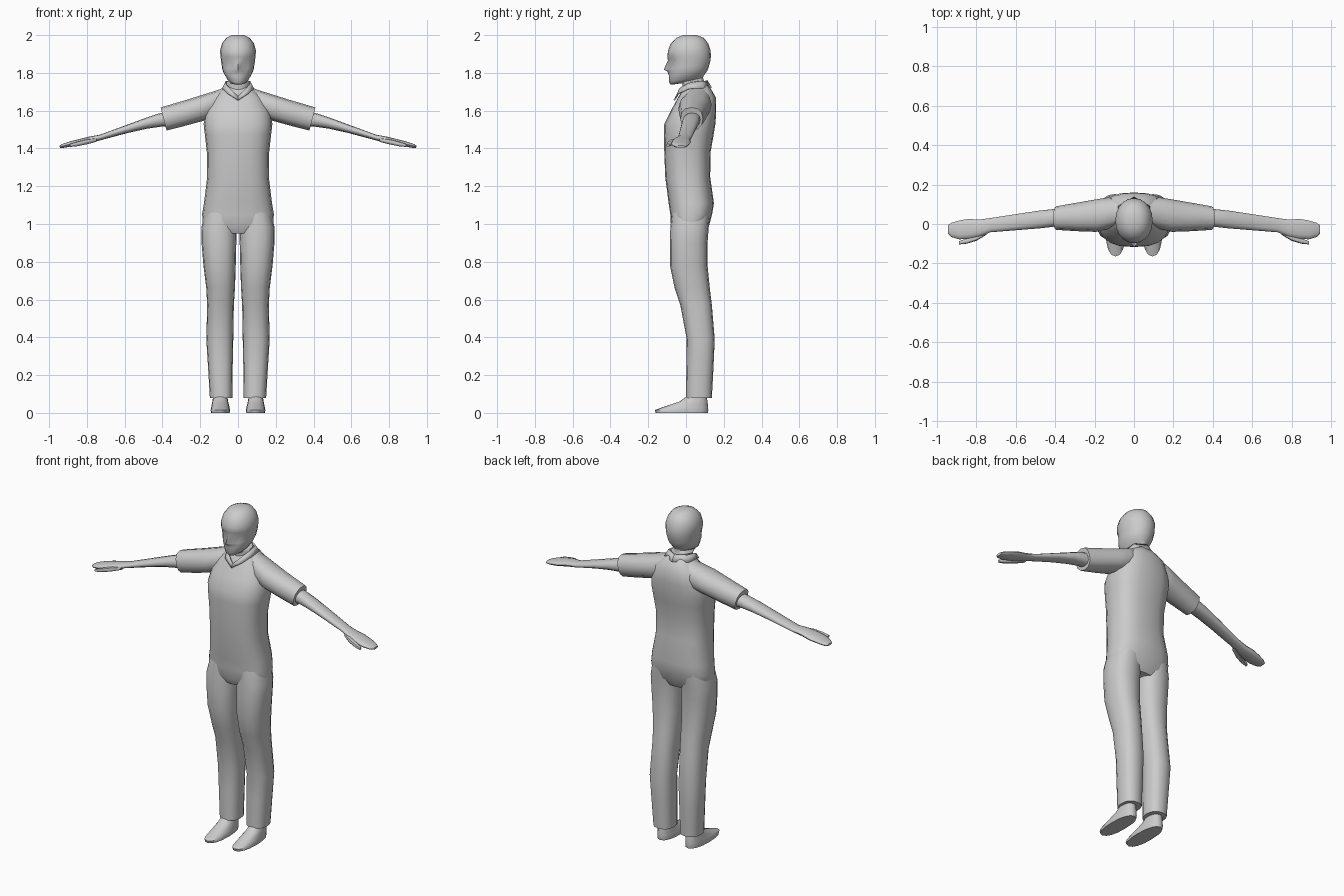
import bpy, bmesh
from math import sin, cos, pi


def finish(name, bm, mirror=False, angle=50):
    bmesh.ops.recalc_face_normals(bm, faces=bm.faces)
    me = bpy.data.meshes.new(name)
    bm.to_mesh(me)
    bm.free()
    ob = bpy.data.objects.new(name, me)
    bpy.context.collection.objects.link(ob)
    bpy.ops.object.select_all(action='DESELECT')
    ob.select_set(True)
    bpy.context.view_layer.objects.active = ob
    bpy.ops.object.shade_smooth_by_angle(angle=angle * pi / 180)
    if mirror:
        m = ob.modifiers.new("mirror", 'MIRROR')
        m.use_mirror_merge = False
    return ob


def unit(n, e):
    # superellipse outline, first point straight ahead (0, -1)
    out = []
    for i in range(n):
        t = 2 * pi * i / n
        s, c = sin(t), -cos(t)
        out.append((abs(s) ** (2 / e) * (1 if s > 0 else -1),
                    abs(c) ** (2 / e) * (1 if c > 0 else -1)))
    return out


def loft(name, rings, mirror=False, angle=50):
    bm = bmesh.new()
    rows = [[bm.verts.new(p) for p in r] for r in rings]
    n = len(rows[0])
    for a, b in zip(rows, rows[1:]):
        for i in range(n):
            j = (i + 1) % n
            bm.faces.new((a[i], a[j], b[j], b[i]))
    bm.faces.new(rows[0])
    bm.faces.new(rows[-1])
    return finish(name, bm, mirror, angle)


def upright(z, x0, x1, y0, y1, n=16, e=2.4, zb=None):
    # horizontal ring; zb gives the back a different height
    zb = z if zb is None else zb
    return [((x0 + x1) / 2 + u * (x1 - x0) / 2,
             (y0 + y1) / 2 + v * (y1 - y0) / 2,
             z + (zb - z) * (v + 1) / 2) for u, v in unit(n, e)]


def across(xt, zt, xb, zb, y0, y1, n=12, e=2.3):
    # ring facing sideways, from its top and bottom points
    return [(xb + (xt - xb) * (v + 1) / 2, (y0 + y1) / 2 + u * (y1 - y0) / 2,
             zb + (zt - zb) * (v + 1) / 2) for u, v in unit(n, e)]


# torso of the shirt down to the hips
torso = [(.95, .12, -.06, .10), (.99, .185, -.08, .122), (1.05, .19, -.083, .138),
         (1.11, .18, -.092, .148), (1.25, .163, -.11, .128), (1.38, .165, -.115, .13),
         (1.47, .175, -.117, .146), (1.53, .182, -.115, .156), (1.60, .172, -.08, .16),
         (1.67, .135, -.042, .158), (1.71, .09, -.02, .135), (1.735, .06, .0, .115)]
loft("torso", [upright(z, -w, w, f, b, 20, 2.6) for z, w, f, b in torso])

# trouser legs
legs = [(1.06, .004, .175, -.075, .128), (.98, .007, .194, -.083, .12),
        (.90, .009, .193, -.085, .114), (.78, .012, .183, -.085, .114),
        (.66, .016, .168, -.06, .126), (.57, .022, .163, -.03, .137),
        (.39, .025, .168, .004, .152), (.25, .028, .159, .002, .146),
        (.08, .03, .149, .0, .137)]
loft("trouser_leg", [upright(*r) for r in legs], True)

# shoes with bare ankle
shoes = [(0, .044, .143, -.16, .115), (.015, .042, .145, -.165, .118),
         (.03, .045, .142, -.125, .117), (.06, .052, .136, -.035, .114),
         (.085, .056, .132, .0, .11), (.10, .057, .131, .015, .11), (.15, .057, .131, .02, .11)]
loft("shoe", [upright(*r, 16, 2.3) for r in shoes], True)

# short sleeves
sleeves = [(.05, 1.73, .05, 1.60, .01, .12), (.12, 1.705, .14, 1.56, -.025, .135),
           (.19, 1.683, .195, 1.543, -.04, .125), (.28, 1.655, .28, 1.52, -.037, .11),
           (.41, 1.617, .378, 1.495, -.03, .09)]
loft("sleeve", [across(*r) for r in sleeves], True)

# bare arms and mitten hands
arms = [(.33, 1.60, .33, 1.515, .0, .08), (.42, 1.585, .41, 1.515, -.015, .075),
        (.48, 1.565, .48, 1.505, -.022, .068), (.58, 1.528, .58, 1.483, -.03, .053),
        (.73, 1.473, .73, 1.443, -.042, .03), (.79, 1.462, .79, 1.428, -.066, .022),
        (.84, 1.45, .84, 1.418, -.075, .026), (.89, 1.437, .885, 1.41, -.078, .018),
        (.93, 1.424, .925, 1.403, -.066, .006), (.945, 1.416, .943, 1.403, -.05, -.006)]
loft("arm", [across(*r) for r in arms], True)

# thumbs
thumbs = [(.75, 1.455, .75, 1.435, -.055, -.025), (.80, 1.45, .80, 1.422, -.085, -.05),
          (.85, 1.437, .85, 1.412, -.1, -.072), (.89, 1.425, .888, 1.408, -.104, -.088)]
loft("thumb", [across(*r, 8) for r in thumbs], True)

# head and neck, with nose pulled out and eye sockets pressed in
head = [(1.66, 1.68, .058, -.015, .10), (1.745, 1.76, .062, -.02, .094),
        (1.737, 1.775, .04, -.08, .09), (1.75, 1.785, .058, -.09, .094),
        (1.785, 1.81, .075, -.09, .112), (1.808, 1.83, .083, -.091, .12),
        (1.818, 1.845, .085, -.091, .124), (1.865, 1.865, .09, -.092, .13),
        (1.885, 1.89, .093, -.098, .132), (1.915, 1.92, .095, -.096, .13),
        (1.955, 1.955, .085, -.082, .118), (1.985, 1.985, .063, -.052, .095),
        (2.0, 2.0, .034, -.015, .055)]
rings = [upright(z, -w, w, f, b, 20, 2.1, zb) for z, zb, w, f, b in head]
for row, i, dy in ((6, 0, -.027), (5, 0, -.008), (7, 0, -.004), (7, 1, .012), (7, -1, .012),
                   (7, 2, .01), (7, -2, .01)):
    x, y, z = rings[row][i]
    rings[row][i] = (x, y + dy, z)
loft("head", rings, angle=60)

# folded collar with V opening
top = [(0, -.05, 1.675), (.042, -.032, 1.718), (.066, .015, 1.745), (.062, .075, 1.755), (0, .112, 1.757)]
low = [(0, -.062, 1.655), (.055, -.042, 1.69), (.082, .015, 1.715), (.078, .09, 1.718), (0, .134, 1.72)]
bm = bmesh.new()
a = [bm.verts.new(p) for p in top]
b = [bm.verts.new(p) for p in low]
for i in range(len(a) - 1):
    bm.faces.new((a[i], b[i], b[i + 1], a[i + 1]))
ob = finish("collar", bm, True)
s = ob.modifiers.new("thickness", 'SOLIDIFY')
s.thickness = .008
s.offset = 0
